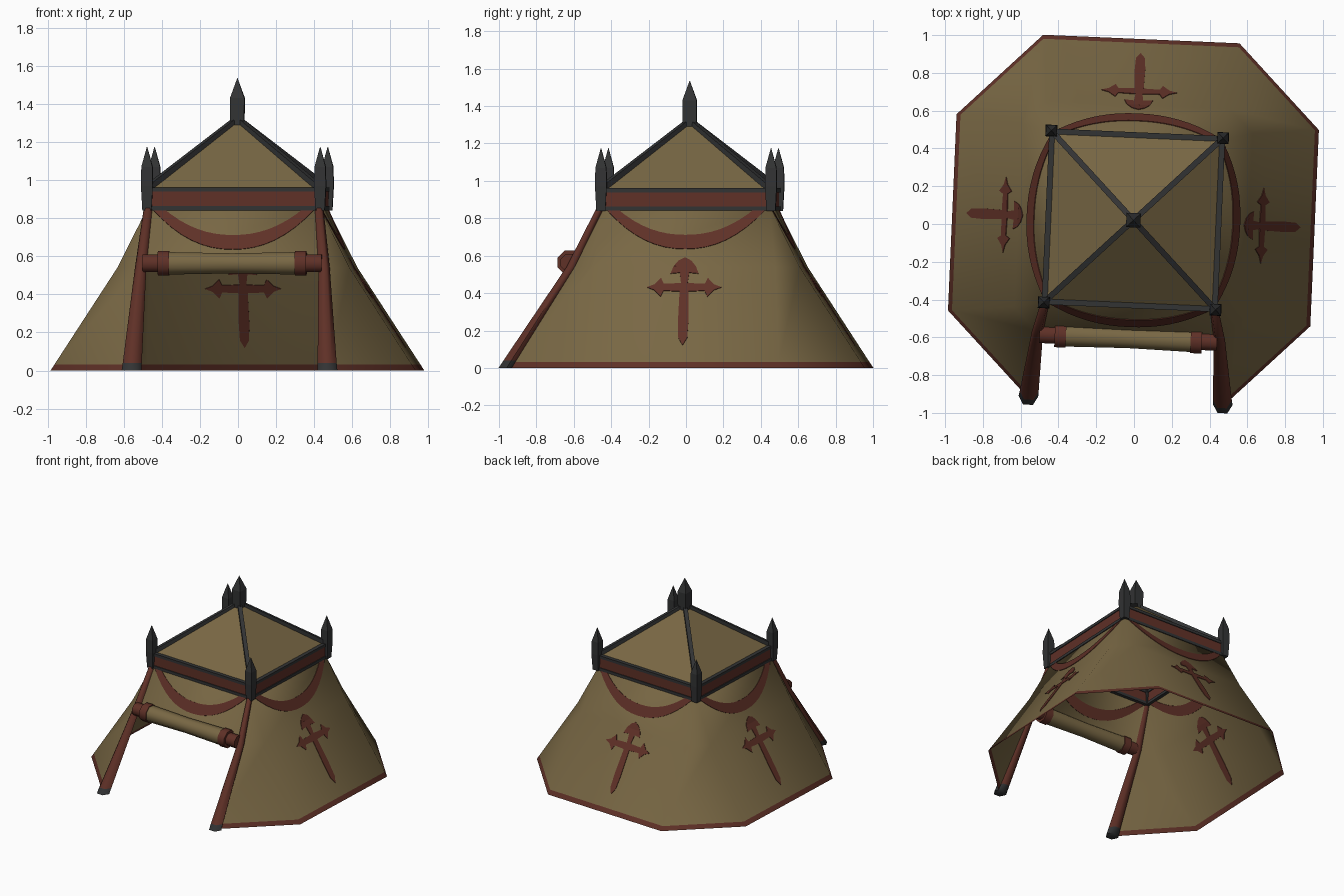
import bpy, bmesh, math
from mathutils import Matrix, Vector

if "Cube" in bpy.data.objects:
    bpy.data.objects.remove(bpy.data.objects["Cube"])


def material(name, rgb):
    m = bpy.data.materials.new(name)
    m.diffuse_color = (*rgb, 1)
    m.use_nodes = True
    m.node_tree.nodes["Principled BSDF"].inputs["Base Color"].default_value = m.diffuse_color
    return m


TAN = material("tan_canvas", (0.19, 0.137, 0.058))
RED = material("dark_red", (0.115, 0.030, 0.020))
GREY = material("dark_iron", (0.032, 0.033, 0.034))

# the whole tent is turned slightly about z
PLACE = Matrix.Translation((-0.003, 0.02, 0)) @ Matrix.Rotation(math.radians(-2.5), 4, 'Z')


def turn(k):
    return Matrix.Rotation(math.pi / 2 * k, 4, 'Z')


def finish(name, bm, mats, smooth=None, fix=True):
    if fix:
        bmesh.ops.recalc_face_normals(bm, faces=bm.faces[:])
    bm.transform(PLACE)
    me = bpy.data.meshes.new(name)
    bm.to_mesh(me)
    bm.free()
    for m in mats:
        me.materials.append(m)
    if smooth:
        for p in me.polygons:
            p.use_smooth = True
        me.set_sharp_from_angle(angle=math.radians(smooth))
    ob = bpy.data.objects.new(name, me)
    bpy.context.collection.objects.link(ob)
    return ob


def loft(bm, rings, mats=None):
    """Closed tube through rings of points, capped at both ends."""
    vs = [[bm.verts.new(p) for p in r] for r in rings]
    n = len(vs[0])
    for j in range(len(vs) - 1):
        for i in range(n):
            f = bm.faces.new((vs[j][i], vs[j][(i + 1) % n], vs[j + 1][(i + 1) % n], vs[j + 1][i]))
            f.material_index = mats[j] if mats else 0
    for ring, mi in ((vs[0], 0), (vs[-1], -1)):
        bm.faces.new(ring).material_index = mats[mi] if mats else 0


def circle(c, r, n, phase=0.0):
    return [Vector(c) + Vector((r * math.cos(phase + 2 * math.pi * i / n),
                                r * math.sin(phase + 2 * math.pi * i / n), 0)) for i in range(n)]


def beam(bm, p, q, w, h):
    p, q = Vector(p), Vector(q)
    d = q - p
    m = Matrix.Translation((p + q) / 2) @ d.to_track_quat('X', 'Z').to_matrix().to_4x4()
    bmesh.ops.create_cube(bm, size=1, matrix=m @ Matrix.Diagonal((d.length, w, h, 1)))


# wall profile: height, distance from centre, half width of each main side
WALL = [(0.87, 0.445, 0.445), (0.54, 0.61, 0.485), (0.032, 0.939, 0.518), (0.0, 0.96, 0.52)]

# canvas walls with a red hem; the front is open below the roll
bm = bmesh.new()
rings = []
for z, a, b in WALL:
    rings.append([bm.verts.new(turn(k) @ Vector((a, s * b, z))) for k in range(4) for s in (-1, 1)])
for j in range(3):
    for i in range(8):
        if i == 6 and j > 0:
            continue
        n = (i + 1) % 8
        f = bm.faces.new((rings[j + 1][i], rings[j + 1][n], rings[j][n], rings[j][i]))
        f.material_index = 1 if j == 2 else 0
bmesh.ops.remove_doubles(bm, verts=bm.verts[:], dist=0.0005)
finish("canvas_walls", bm, [TAN, RED], smooth=60, fix=False)


# painted decoration, laid on the wall and showing on both sides
def on_wall(bm, name, k):
    bmesh.ops.bisect_plane(bm, geom=bm.verts[:] + bm.edges[:] + bm.faces[:],
                           plane_co=(0, 0, 0.54), plane_no=(0, 0, 1))
    for v in bm.verts:
        z = v.co.z
        if z > 0.54:
            v.co.y = 0.61 + (z - 0.54) * (0.445 - 0.61) / 0.33
        else:
            v.co.y = 0.96 - z * 0.35 / 0.54
    bmesh.ops.triangulate(bm, faces=bm.faces[:])
    bm.transform(turn(k))
    ob = finish(name, bm, [RED])
    mod = ob.modifiers.new("thickness", 'SOLIDIFY')
    mod.thickness = 0.008
    mod.offset = 0


CROSS = [(0, .59), (.035, .572), (.06, .54), (.075, .503), (.025, .508), (.018, .452), (.11, .448),
         (.125, .48), (.16, .445), (.2, .43), (.16, .415), (.125, .38), (.11, .412), (.024, .408),
         (.028, .25), (.024, .16), (0, .12)]
SIDES = ["back", "left", "front", "right"]
for k, side in enumerate(SIDES):
    # swag band under the eaves
    bm = bmesh.new()
    N = 16
    rows = []
    for i in range(N + 1):
        t = -1 + 2 * i / N
        rows.append((bm.verts.new((0.435 * t, 0, 0.855 - 0.22 * (1 - abs(t) ** 2.2))),
                     bm.verts.new((0.375 * t, 0, 0.855 - 0.145 * (1 - abs(t) ** 2.2)))))
    for a, b in zip(rows, rows[1:]):
        bm.faces.new((a[0], b[0], b[1], a[1]))
    on_wall(bm, side + "_swag", k)
    # cross emblem
    if side != "front":
        bm = bmesh.new()
        outline = CROSS + [(-u, z) for u, z in CROSS[-2:0:-1]]
        bm.faces.new([bm.verts.new((u, 0, z)) for u, z in outline])
        on_wall(bm, side + "_cross", k)

# roof pyramid
bm = bmesh.new()
apex = bm.verts.new((0, 0, 1.32))
base = [bm.verts.new(turn(k) @ Vector((0.45, 0.45, 0.95))) for k in range(4)]
for k in range(4):
    bm.faces.new((base[k], base[(k + 1) % 4], apex))
finish("roof", bm, [TAN], fix=False)

# eaves band, iron rails and hip bars
bm = bmesh.new()
for k in range(4):
    beam(bm, turn(k) @ Vector((-0.45, 0.45, 0.90)), turn(k) @ Vector((0.45, 0.45, 0.90)), 0.02, 0.09)
finish("eaves_band", bm, [RED])
bm = bmesh.new()
for k in range(4):
    for z in (0.852, 0.95):
        beam(bm, turn(k) @ Vector((-0.45, 0.45, z)), turn(k) @ Vector((0.45, 0.45, z)), 0.032, 0.022)
    beam(bm, turn(k) @ Vector((0.45, 0.45, 0.96)), (0, 0, 1.32), 0.03, 0.03)
finish("iron_frame", bm, [GREY])

# square spikes on the corners and the peak
bm = bmesh.new()
R2 = math.sqrt(2)


def spike(x, y, profile):
    loft(bm, [circle((x, y, z), r * R2, 4, math.pi / 4) for z, r in profile])


for sx in (-1, 1):
    for sy in (-1, 1):
        spike(sx * 0.455, sy * 0.455, [(0.84, 0.024), (0.97, 0.031), (1.07, 0.029), (1.175, 0.001)])
spike(0, 0, [(1.29, 0.036), (1.43, 0.038), (1.535, 0.001)])
finish("spikes", bm, [GREY])

# entrance poles with iron feet
for name, s in (("left_pole", -1), ("right_pole", 1)):
    bm = bmesh.new()
    path = [((0.515, -0.955, 0), 0.052), ((0.512, -0.93, 0.04), 0.05),
            ((0.482, -0.612, 0.54), 0.03), ((0.448, -0.452, 0.87), 0.022)]
    loft(bm, [circle((s * c[0], c[1], c[2]), r, 6) for c, r in path], [1, 0, 0])
    for f in bm.faces:
        if f.calc_center_median().z < 0.001:
            f.material_index = 1
    finish(name, bm, [RED, GREY], smooth=65)


# rolled-up door flap
def roll(name, mat, profile):
    bm = bmesh.new()
    m = Matrix.Translation((0, -0.625, 0.563)) @ Matrix.Rotation(math.pi / 2, 4, 'Y')
    loft(bm, [[m @ p for p in circle((0, 0, x), r, 8, math.pi / 8)] for x, r in profile])
    finish(name, bm, [mat], smooth=50)


roll("door_roll", TAN, [(-0.35, 0.064), (-0.15, 0.06), (0, 0.057), (0.15, 0.06), (0.35, 0.064)])
for name, s in (("left_roll", -1), ("right_roll", 1)):
    roll(name + "_strap", RED, [(s * 0.33, 0.07), (s * 0.39, 0.07)])
    roll(name + "_end", RED, [(s * 0.38, 0.05), (s * 0.47, 0.05)])
